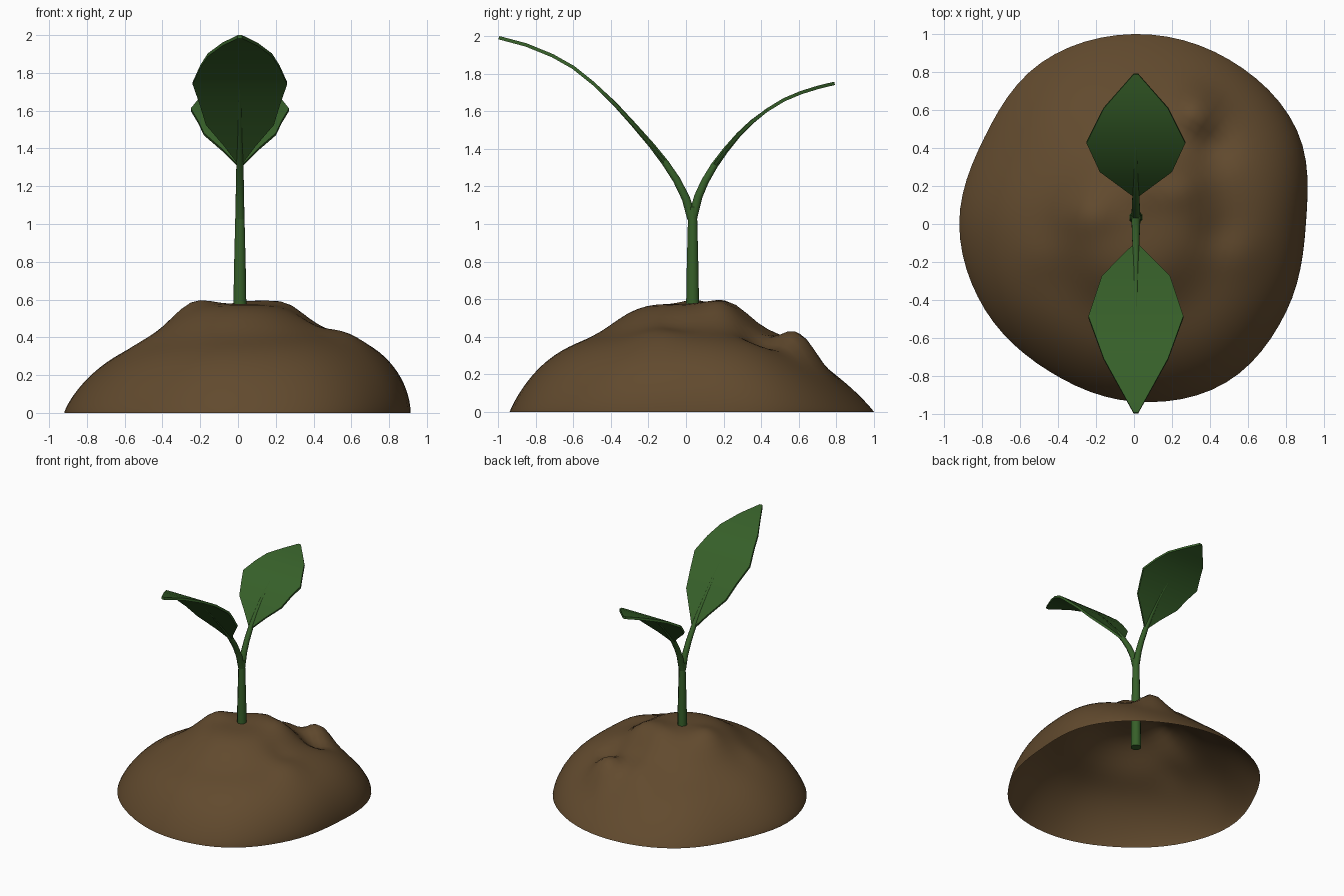
import bpy, bmesh, math
from mathutils import Vector

if "Cube" in bpy.data.objects:
    bpy.data.objects.remove(bpy.data.objects["Cube"])


def material(name, rgb):
    m = bpy.data.materials.new(name)
    m.diffuse_color = (*rgb, 1)
    m.use_nodes = True
    m.node_tree.nodes["Principled BSDF"].inputs["Base Color"].default_value = m.diffuse_color
    return m


GREEN = material("leaf green", (0.037, 0.115, 0.022))
BROWN = material("soil brown", (0.12, 0.068, 0.027))


def finish(name, bm, mat, angle):
    bmesh.ops.recalc_face_normals(bm, faces=bm.faces)
    me = bpy.data.meshes.new(name)
    bm.to_mesh(me)
    bm.free()
    ob = bpy.data.objects.new(name, me)
    bpy.context.collection.objects.link(ob)
    me.materials.append(mat)
    bpy.ops.object.select_all(action='DESELECT')
    ob.select_set(True)
    bpy.context.view_layer.objects.active = ob
    bpy.ops.object.shade_smooth_by_angle(angle=math.radians(angle))


def spline(p, i, t):
    a, b, c, d = (p[(i + k) % len(p)] for k in (-1, 0, 1, 2))
    return b + 0.5 * t * (c - a + t * (2*a - 5*b + 4*c - d + t * (3*(b - c) + d - a)))


def lerp_table(table, v):
    for (a, fa), (b, fb) in zip(table, table[1:]):
        if v <= b:
            return fa + (fb - fa) * max(0, (v - a) / (b - a))
    return table[-1][1]


# Soil mound: open-bottomed lumpy dome; outline radius every 30 degrees
RADII = [.905, .99, 1.0, 1.0, .98, .91, .92, .905, .895, .935, .965, .925]
# shelf height and two falloff exponents towards right, back, left, front
SLOPES = [(.45, 4, .55), (.42, 2.6, .95), (.42, 3, .8), (.42, 4, .9)]
# lumps: x, y, height, spread
LUMPS = [(.32, .60, .12, .12), (.05, .55, .05, .14), (.08, .24, .035, .13),
         (.27, .2, .05, .12), (-.24, .05, .04, .12), (-.48, -.17, .02, .12),
         (.42, -.05, -.02, .10), (.56, -.15, .025, .13), (.42, .40, -.05, .10)]


def mound_point(s, th):
    u = (th / math.radians(30)) % 12
    r = s * spline(RADII, int(u), u % 1)
    x, y = r * math.cos(th), r * math.sin(th)
    weights = [max(0, math.cos(th - k * math.pi / 2)) ** 2 for k in range(4)]
    a, p, q = (sum(w * sl[i] for w, sl in zip(weights, SLOPES)) for i in range(3))
    z = a * max(0, 1 - s ** p) ** q + (0.575 - a) * math.exp(-(r / .4) ** 4)
    fade = min(1, (1 - s) * 5)
    for lx, ly, h, w in LUMPS:
        z += fade * h * math.exp(-((x - lx) ** 2 + (y - ly) ** 2) / (w * w))
    return (x, y, z)


bm = bmesh.new()
N, RINGS = 72, 28
top = bm.verts.new((0, 0, 0.575))
prev = None
for k in range(1, RINGS + 1):
    s = math.sin(k / RINGS * math.pi / 2)
    ring = [bm.verts.new(mound_point(s, 2 * math.pi * i / N)) for i in range(N)]
    for i in range(N):
        j = (i + 1) % N
        if prev:
            bm.faces.new((prev[i], ring[i], ring[j], prev[j]))
        else:
            top.co.z = sum(v.co.z for v in ring) / N
            bm.faces.new((top, ring[i], ring[j]))
    prev = ring
finish("soil_mound", bm, BROWN, 60)

CX = 0.01


def tube(name, path, radii, sides=8):
    """Tapered capped tube along a (y, z) path."""
    bm = bmesh.new()
    rings = []
    for i, (y, z) in enumerate(path):
        a, b = path[max(i - 1, 0)], path[min(i + 1, len(path) - 1)]
        t = Vector((0, b[0] - a[0], b[1] - a[1])).normalized()
        n = Vector((1, 0, 0)).cross(t)
        rings.append([bm.verts.new(Vector((CX, y, z)) + radii[i] *
                      (Vector((math.cos(w), 0, 0)) + n * math.sin(w)))
                      for w in (2 * math.pi * (k + .5) / sides for k in range(sides))])
    for r0, r1 in zip(rings, rings[1:]):
        for k in range(sides):
            m = (k + 1) % sides
            bm.faces.new((r0[k], r0[m], r1[m], r1[k]))
    bm.faces.new(rings[0])
    bm.faces.new(rings[-1])
    finish(name, bm, GREEN, 50)


def leaf(name, curve, outline, thick=0.018):
    """Thin blade following a curve, width from an outline of (distance, half width)."""
    bm = bmesh.new()
    a, b = outline[0][0], outline[-1][0]
    side = 1 if curve[-1][0] > 0 else -1
    prof = [(abs(y), z) for y, z in curve if y * side > 0.05]
    stations = sorted({o[0] for o in outline} | {d for d, z in prof if a < d < b})
    prev = None
    for d in stations:
        w, z = lerp_table(outline, d), lerp_table(prof, d)
        slope = (lerp_table(prof, d + .05) - lerp_table(prof, d - .05)) / .1
        if d > b - .05:
            slope = (prof[-1][1] - prof[-2][1]) / (prof[-1][0] - prof[-2][0])
        n = Vector((0, -slope * side, 1)).normalized() * thick / 2
        c = Vector((CX, side * d, z))
        row = [bm.verts.new(c + Vector((e * w, 0, 0)) + f * n)
               for e, f in ((-1, 1), (1, 1), (1, -1), (-1, -1))]
        if prev:
            for k in range(4):
                m = (k + 1) % 4
                bm.faces.new((prev[k], prev[m], row[m], row[k]))
        else:
            bm.faces.new(row)
        prev = row
    bm.faces.new(prev)
    finish(name, bm, GREEN, 30)


# Main stem, buried in the mound
tube("stem", [(.035, .33), (.035, .75), (.035, 1.09)], [.041, .034, .025])

FRONT = [(.03, 1.03), (0, 1.135), (-.05, 1.235), (-.11, 1.325), (-.18, 1.415), (-.28, 1.53),
         (-.38, 1.64), (-.49, 1.745), (-.6, 1.833), (-.71, 1.895), (-.85, 1.952), (-1, 1.992)]
BACK = [(.035, 1.03), (.065, 1.145), (.1, 1.225), (.15, 1.31), (.21, 1.392), (.28, 1.475),
        (.35, 1.543), (.43, 1.605), (.52, 1.66), (.61, 1.698), (.7, 1.726), (.79, 1.748)]
TAPER = [.026, .024, .022, .02, .017, .014, .012, .009, .006]

# Two branches, each running into a leaf as its midrib
for label, curve, outline in (
        ("front", FRONT, [(.11, .012), (.28, .18), (.49, .25), (.71, .17), (.995, .012)]),
        ("back", BACK, [(.15, .012), (.28, .19), (.43, .26), (.61, .17), (.79, .012)])):
    tube(label + "_branch", curve[:9], TAPER)
    leaf(label + "_leaf", curve, outline)
